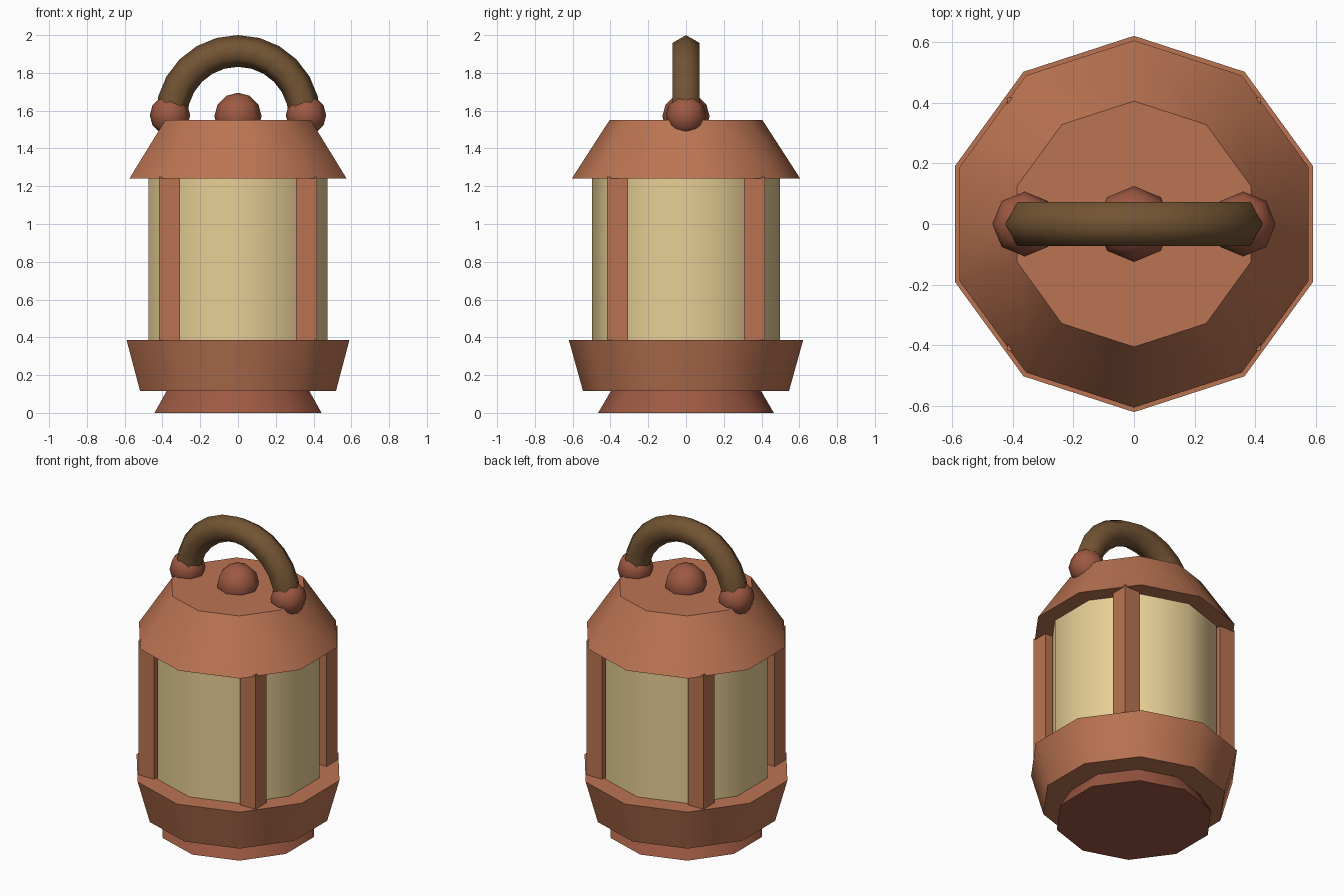
import bpy, bmesh
from math import sin, cos, pi, radians

if "Cube" in bpy.data.objects:
    bpy.data.objects.remove(bpy.data.objects["Cube"])


def material(name, rgb):
    m = bpy.data.materials.new(name)
    m.diffuse_color = (*rgb, 1)
    m.use_nodes = True
    m.node_tree.nodes["Principled BSDF"].inputs["Base Color"].default_value = m.diffuse_color
    return m


COPPER = material("copper", (0.50, 0.175, 0.085))
RUST = material("rust", (0.34, 0.10, 0.055))
GLASS = material("warm_glass", (0.80, 0.62, 0.30))
WOOD = material("dark_wood", (0.17, 0.088, 0.033))


def add(name, bm, mat, angle=None):
    bmesh.ops.recalc_face_normals(bm, faces=bm.faces)
    me = bpy.data.meshes.new(name)
    bm.to_mesh(me)
    bm.free()
    me.materials.append(mat)
    ob = bpy.data.objects.new(name, me)
    bpy.context.collection.objects.link(ob)
    if angle:
        bpy.ops.object.select_all(action='DESELECT')
        ob.select_set(True)
        bpy.context.view_layer.objects.active = ob
        bpy.ops.object.shade_smooth_by_angle(angle=radians(angle))
    return ob


def tier(name, r1, r2, z1, z2, mat):
    """Ten-sided tapered drum with a corner on the y axis."""
    bm = bmesh.new()
    rings = [[bm.verts.new((r * sin(i * pi / 5), r * cos(i * pi / 5), z))
              for i in range(10)] for r, z in ((r1, z1), (r2, z2))]
    a, b = rings
    for i in range(10):
        j = (i + 1) % 10
        bm.faces.new((a[i], a[j], b[j], b[i]))
    bm.faces.new(a)
    bm.faces.new(b)
    add(name, bm, mat, 42)


def ball(name, x, z, r):
    bm = bmesh.new()
    bmesh.ops.create_uvsphere(bm, u_segments=8, v_segments=6, radius=r)
    bmesh.ops.translate(bm, verts=bm.verts, vec=(x, 0, z))
    add(name, bm, RUST, 80)


# Body tiers
tier("foot", 0.465, 0.395, 0.0, 0.12, RUST)
tier("base_band", 0.545, 0.62, 0.115, 0.385, COPPER)
tier("glass_body", 0.498, 0.498, 0.37, 1.25, GLASS)
tier("roof", 0.605, 0.405, 1.24, 1.55, COPPER)

# Four corner posts
for sx, sy in ((-1, -1), (1, -1), (1, 1), (-1, 1)):
    bm = bmesh.new()
    bmesh.ops.create_cube(bm, size=1)
    bmesh.ops.scale(bm, verts=bm.verts, vec=(0.11, 0.11, 0.88))
    bmesh.ops.translate(bm, verts=bm.verts, vec=(0.362 * sx, 0.362 * sy, 0.81))
    add(f"corner_post_{'front' if sy < 0 else 'back'}_{'left' if sx < 0 else 'right'}", bm, COPPER)

# Top knob and handle joints
ball("top_knob", 0, 1.57, 0.125)
ball("handle_joint_left", -0.36, 1.575, 0.107)
ball("handle_joint_right", 0.36, 1.575, 0.107)

# Arched handle: hexagonal section swept over a half circle
bm = bmesh.new()
STEPS, R, T, ZC = 12, 0.353, 0.084, 1.563
rings = []
for i in range(STEPS + 1):
    t = pi * i / STEPS
    ring = []
    for k in range(6):
        rad = R + T * cos(k * pi / 3)
        ring.append(bm.verts.new((rad * cos(t), T * sin(k * pi / 3), ZC + rad * sin(t))))
    rings.append(ring)
for a, b in zip(rings, rings[1:]):
    for k in range(6):
        j = (k + 1) % 6
        bm.faces.new((a[k], a[j], b[j], b[k]))
bm.faces.new(rings[0])
bm.faces.new(rings[-1])
add("handle", bm, WOOD, 80)
